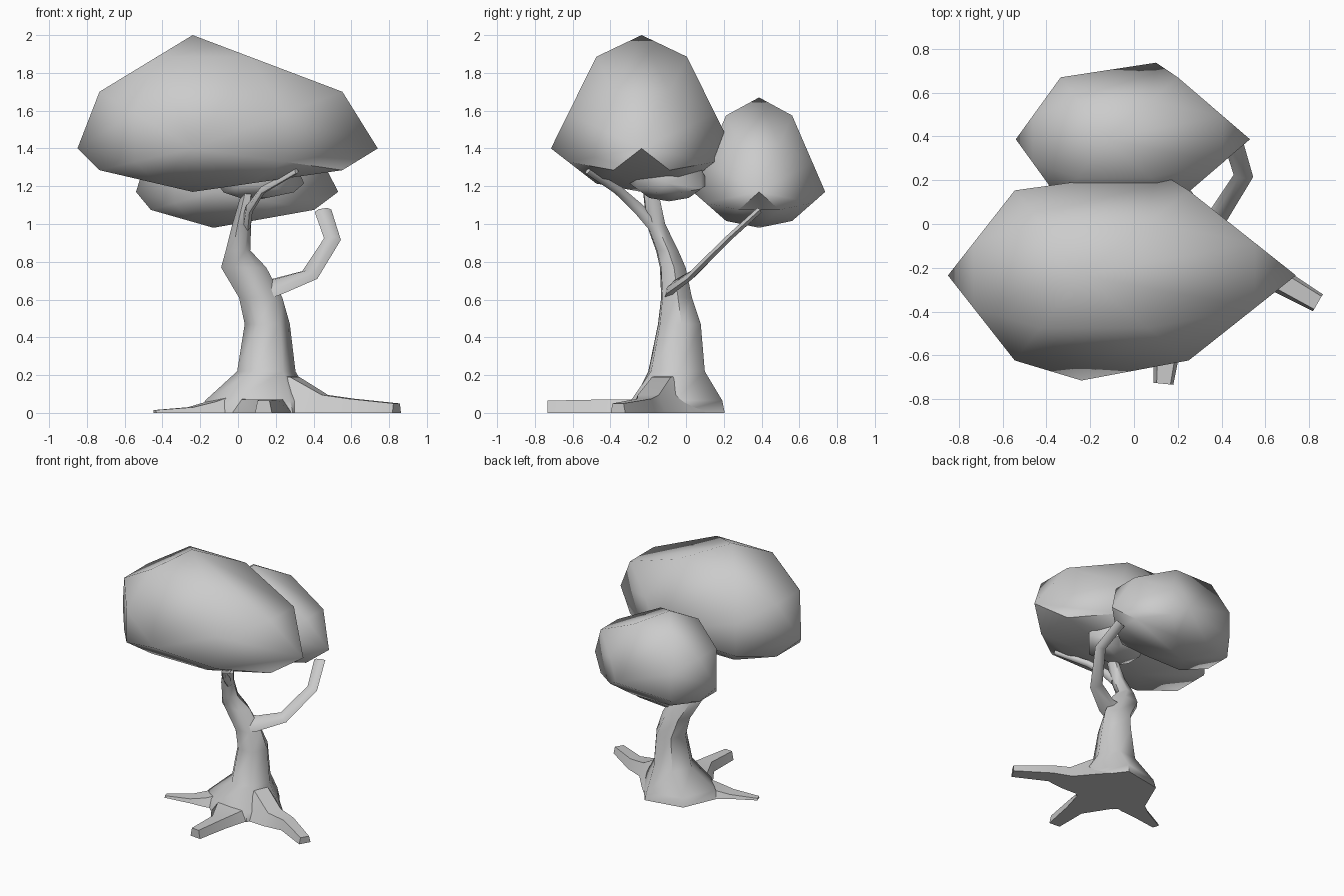
import bpy, bmesh, math
from itertools import product
from mathutils import Vector

if "Cube" in bpy.data.objects:
    bpy.data.objects.remove(bpy.data.objects["Cube"])


def finish(name, bm, angle):
    bmesh.ops.recalc_face_normals(bm, faces=bm.faces)
    me = bpy.data.meshes.new(name)
    bm.to_mesh(me)
    bm.free()
    ob = bpy.data.objects.new(name, me)
    bpy.context.collection.objects.link(ob)
    bpy.context.view_layer.objects.active = ob
    bpy.ops.object.select_all(action='DESELECT')
    ob.select_set(True)
    bpy.ops.object.shade_smooth_by_angle(angle=math.radians(angle))
    return ob


def loft(name, rings, angle=60):
    """Skin a list of equal-length rings and cap both ends."""
    bm = bmesh.new()
    rows = [[bm.verts.new(p) for p in r] for r in rings]
    n = len(rows[0])
    for a, b in zip(rows, rows[1:]):
        for i in range(n):
            j = (i + 1) % n
            bm.faces.new((a[i], a[j], b[j], b[i]))
    bm.faces.new(rows[0])
    bm.faces.new(rows[-1])
    return finish(name, bm, angle)


def branch(name, pts, radii, normal, flat, sides=6):
    """Flattened tube along a path; 'normal' is its thin direction."""
    pts = [Vector(p) for p in pts]
    rings = []
    for k, (p, r) in enumerate(zip(pts, radii)):
        t = (pts[min(k + 1, len(pts) - 1)] - pts[max(k - 1, 0)]).normalized()
        side = t.cross(Vector(normal)).normalized()
        thin = side.cross(t)
        rings.append([p + side * r * math.cos(a) + thin * r * flat * math.sin(a)
                      for a in (math.tau * i / sides for i in range(sides))])
    return loft(name, rings)


def root(name, stations):
    """Root lying on the ground: stations are (x, y, half width, height)."""
    rings = []
    for k, (x, y, w, h) in enumerate(stations):
        a = stations[max(k - 1, 0)]
        b = stations[min(k + 1, len(stations) - 1)]
        t = Vector((b[0] - a[0], b[1] - a[1], 0)).normalized()
        s = Vector((-t.y, t.x, 0))
        c = Vector((x, y, 0))
        top = max(.25, .9 - 3 * h)
        rings.append([c + s * w * f + Vector((0, 0, h * g))
                      for f, g in ((1, 0), (top, 1), (-top, 1), (-1, 0))])
    return loft(name, rings, 50)


def foliage(name, centre, left, right, depth, up, down):
    """Ball of pentagons and triangles, stretched differently per side."""
    bm = bmesh.new()
    pts = []
    for a, b, c in product((-1, 1), repeat=3):
        p, q, r = a * .309, b * .5, c * .809
        pts += [(p, q, r), (q, r, p), (r, p, q)]
    for a in (-1, 1):
        pts += [(a, 0, 0), (0, a, 0), (0, 0, a)]
    for c in pts:
        bm.verts.new(c)
    bmesh.ops.convex_hull(bm, input=bm.verts)
    for v in bm.verts:
        c = v.co
        if c.y > .99:
            c.x += .35
        c.x *= right if c.x > 0 else left
        c.y *= depth
        c.z *= up if c.z > 0 else down
        c += Vector(centre)
    return finish(name, bm, 60)


# foliage clumps
foliage("large_foliage", (-.24, -.235, 1.40), .61, .98, .48, .60, .23)
foliage("back_foliage", (-.13, .387, 1.17), .41, .66, .35, .50, .19)
foliage("small_foliage", (.065, -.09, 1.215), .175, .285, .21, .25, .095)

# trunk with flared base
base = [(.42, -.06), (.22, .205), (-.08, .15), (-.20, -.125), (-.04, -.29), (.29, -.305)]
levels = [(.15, -.05, .22, .155, .165), (.155, -.035, .47, .12, .125),
          (.12, -.05, .61, .115, .09), (.03, -.07, .77, .12, .075), (0, -.10, .86, .065, .065),
          (.02, -.16, 1.0, .05, .055), (.05, -.185, 1.16, .033, .045), (.06, -.18, 1.24, .03, .04)]
rings = [[(x, y, 0) for x, y in base],
         [(.12 + (x - .12) * .92, -.05 + (y + .05) * .95, .065) for x, y in base]]
for cx, cy, z, rx, ry in levels:
    rings.append([(cx + rx * math.cos(math.radians(5 + 60 * i)),
                   cy + ry * math.sin(math.radians(5 + 60 * i)), z) for i in range(6)])
loft("trunk", rings)

# roots
root("right_root", [(.20, -.07, .20, .20), (.30, -.13, .17, .19), (.46, -.20, .095, .095),
                    (.60, -.22, .062, .075), (.84, -.36, .045, .05)])
root("front_root", [(.13, -.12, .17, .10), (.13, -.28, .16, .07), (.16, -.48, .07, .07),
                    (.135, -.73, .045, .065)])
root("left_root", [(.05, -.10, .13, .13), (-.14, -.18, .095, .06), (-.25, -.22, .06, .03),
                   (-.44, -.28, .025, .015)])

# branches
branch("right_branch", [(.10, -.07, .64), (.21, -.06, .67), (.38, .03, .73), (.50, .22, .92), (.45, .385, 1.07)],
       [.08, .065, .05, .045, .045], (0, -.67, .74), .42)
branch("front_branch", [(.04, -.17, .99), (.06, -.25, 1.08), (.13, -.36, 1.18), (.31, -.52, 1.28)],
       [.035, .03, .025, .018], (0, -.7, .7), .7)
